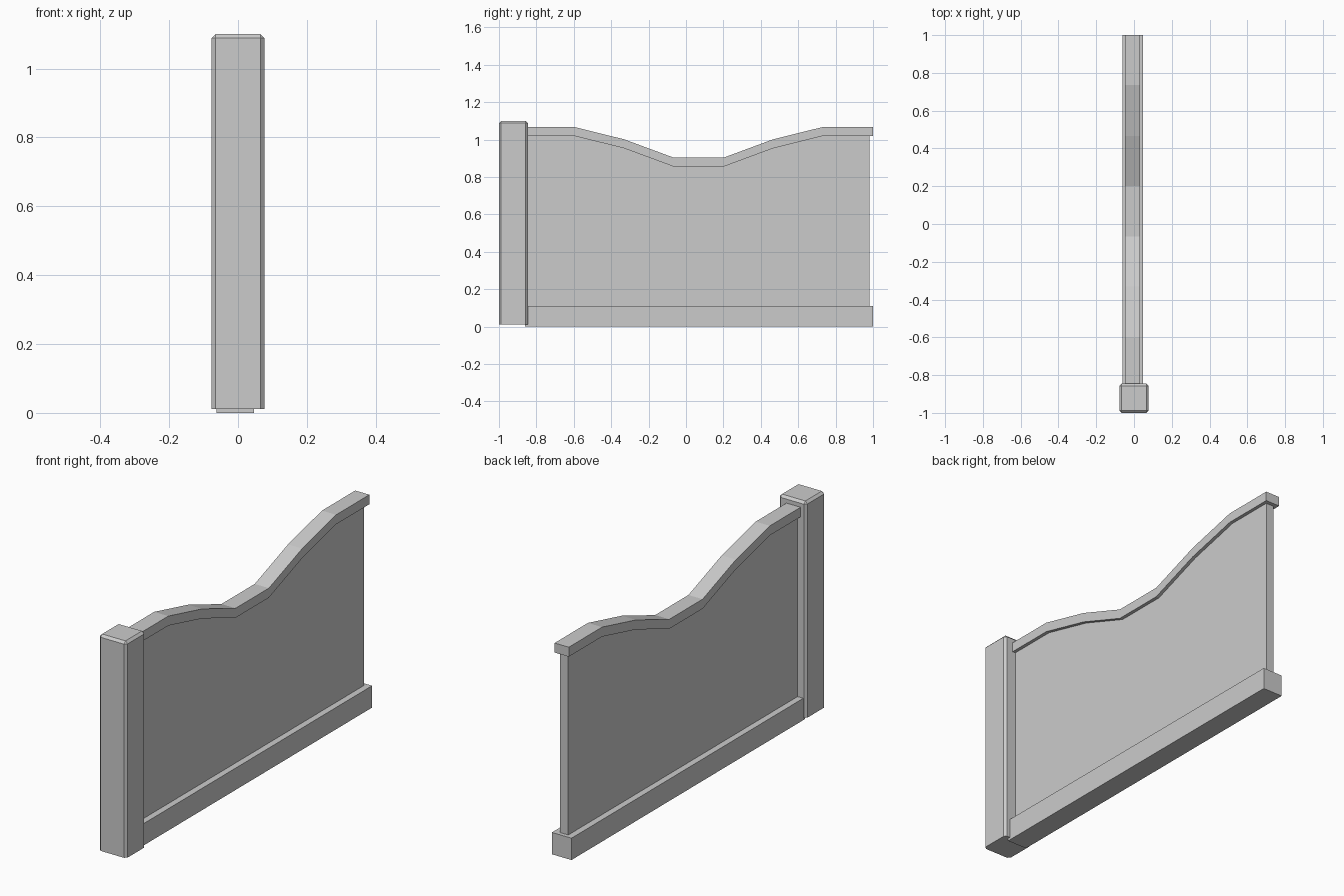
import bpy
import bmesh

cube = bpy.data.objects.get("Cube")
if cube:
    bpy.data.objects.remove(cube, do_unlink=True)

# Single grey material
grey = bpy.data.materials.new("plain_grey")
grey.use_nodes = True
colour = (0.6, 0.6, 0.6, 1)
grey.diffuse_color = colour
grey.node_tree.nodes["Principled BSDF"].inputs["Base Color"].default_value = colour


def extrude_profile(name, profile, x0, x1):
    """Extrude a closed (y, z) outline from x0 to x1."""
    bm = bmesh.new()
    face = bm.faces.new([bm.verts.new((x0, y, z)) for y, z in profile])
    result = bmesh.ops.extrude_face_region(bm, geom=[face])
    moved = [g for g in result["geom"] if isinstance(g, bmesh.types.BMVert)]
    bmesh.ops.translate(bm, verts=moved, vec=(x1 - x0, 0, 0))
    bmesh.ops.recalc_face_normals(bm, faces=bm.faces)
    return finish(name, bm)


def finish(name, bm):
    mesh = bpy.data.meshes.new(name)
    bm.to_mesh(mesh)
    bm.free()
    mesh.materials.append(grey)
    obj = bpy.data.objects.new(name, mesh)
    bpy.context.collection.objects.link(obj)
    return obj


def rectangle(y0, y1, z0, z1):
    return [(y0, z0), (y1, z0), (y1, z1), (y0, z1)]


# Underside of the dipping cap rail, front to back
START, BACK = -0.85, 1.0
curve = [(START, 1.02), (-0.6, 1.02), (-0.33, 0.953), (-0.065, 0.855),
         (0.2, 0.855), (0.465, 0.953), (0.735, 1.02), (BACK, 1.02)]
CAP_HEIGHT = 0.048

# Wall panel, rising to the cap rail
panel_top = curve[:-1] + [(0.98, 1.02)]
extrude_profile("wall_panel", [(START, 0.1)] + [(0.98, 0.1)] + panel_top[::-1],
                -0.03, 0.015)

# Cap rail
upper = [(y, z + CAP_HEIGHT) for y, z in curve]
extrude_profile("cap_rail", curve + upper[::-1], -0.047, 0.032)

# Base plinth
extrude_profile("base_plinth", rectangle(-0.86, BACK, 0, 0.11), -0.062, 0.047)

# End post, chamfered on every edge except the bottom ones
post = extrude_profile("end_post", rectangle(-1, -0.845, 0.012, 1.1), -0.077, 0.077)
bm = bmesh.new()
bm.from_mesh(post.data)
edges = [e for e in bm.edges if max(v.co.z for v in e.verts) > 0.5]
bmesh.ops.bevel(bm, geom=edges, offset=0.012, segments=1, affect="EDGES")
bm.to_mesh(post.data)
bm.free()
